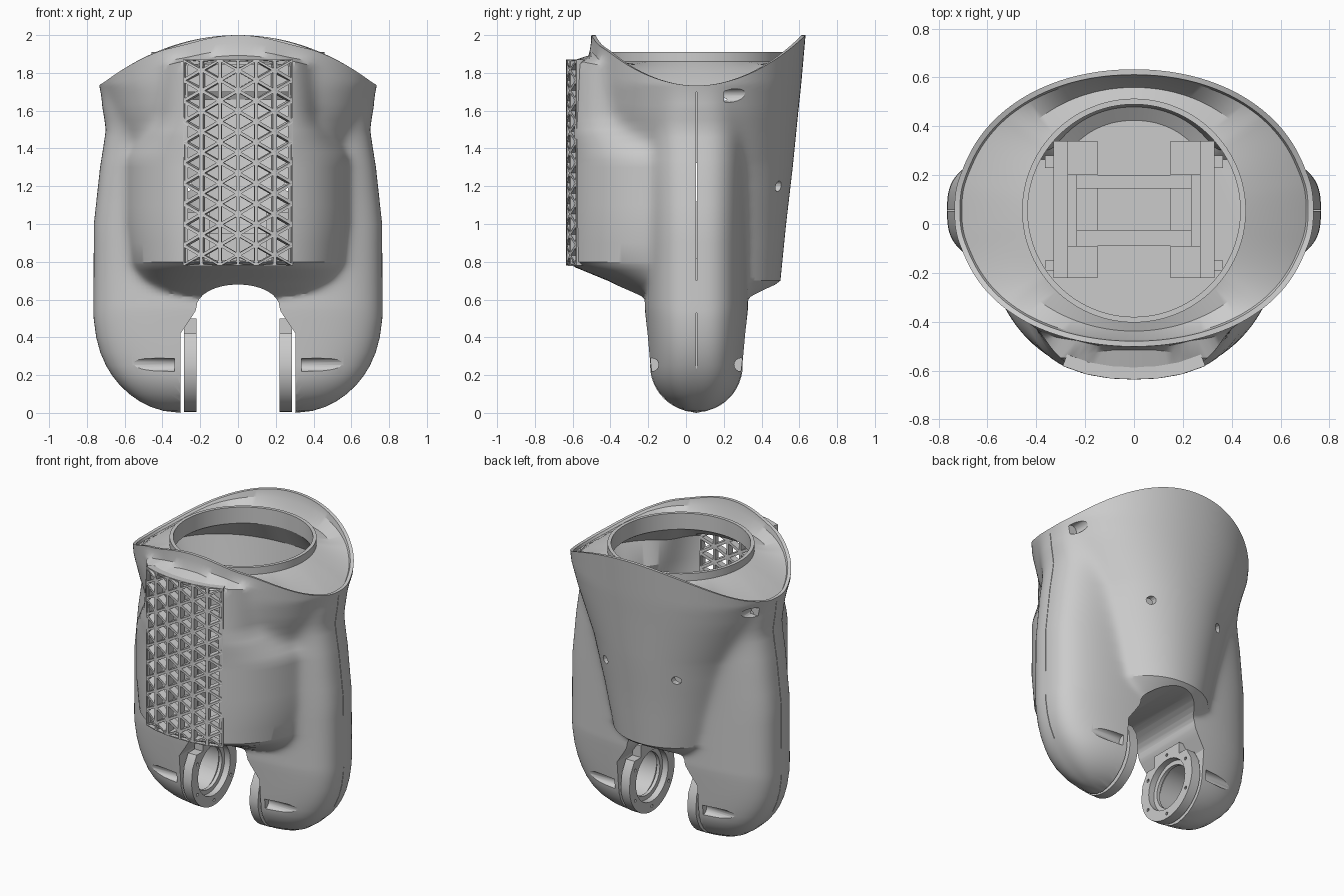
import bpy, bmesh
from math import sin, cos, pi, atan2, sqrt, radians

if "Cube" in bpy.data.objects:
    bpy.data.objects.remove(bpy.data.objects["Cube"])

CY = 0.055          # y of the vertical body axis
N = 180             # points around the body


def finish(bm, name, smooth=True):
    bmesh.ops.recalc_face_normals(bm, faces=bm.faces)
    me = bpy.data.meshes.new(name)
    bm.to_mesh(me)
    bm.free()
    ob = bpy.data.objects.new(name, me)
    bpy.context.collection.objects.link(ob)
    if smooth:
        shade(ob)
    return ob


def activate(ob):
    bpy.ops.object.select_all(action='DESELECT')
    ob.select_set(True)
    bpy.context.view_layer.objects.active = ob


def shade(ob):
    activate(ob)
    bpy.ops.object.shade_smooth_by_angle(angle=radians(28))


def cut(target, cutter):
    m = target.modifiers.new("cut", 'BOOLEAN')
    m.operation, m.solver, m.object = 'DIFFERENCE', 'EXACT', cutter
    activate(target)
    bpy.ops.object.modifier_apply(modifier=m.name)
    bpy.data.objects.remove(cutter, do_unlink=True)


def box(name, x0, x1, y0, y1, z0, z1):
    x0, x1 = sorted((x0, x1))
    bm = bmesh.new()
    bmesh.ops.create_cube(bm, size=1)
    for v in bm.verts:
        v.co = (x0 + (v.co.x + .5) * (x1 - x0), y0 + (v.co.y + .5) * (y1 - y0), z0 + (v.co.z + .5) * (z1 - z0))
    return finish(bm, name, False)


def prism(name, pts, axis, lo, hi):
    """Extrude a profile: axis 'x' takes (y, z) points, axis 'y' takes (x, z) points."""
    bm = bmesh.new()
    rows = [[bm.verts.new((d, p, q) if axis == 'x' else (p, d, q)) for p, q in pts] for d in (lo, hi)]
    n = len(pts)
    bm.faces.new(rows[0])
    bm.faces.new(rows[1])
    for i in range(n):
        j = (i + 1) % n
        bm.faces.new((rows[0][i], rows[0][j], rows[1][j], rows[1][i]))
    return finish(bm, name)


def circle(c, d, r, n=32):
    return [(c + r * cos(2 * pi * i / n), d + r * sin(2 * pi * i / n)) for i in range(n)]


def lerp(table, z):
    if z <= table[0][0]:
        return table[0][1:]
    for a, b in zip(table, table[1:]):
        if z <= b[0]:
            t = (z - a[0]) / (b[0] - a[0])
            return [p + t * (q - p) for p, q in zip(a[1:], b[1:])]
    return table[-1][1:]


# Section tables: torso (z, half width, front, back), front housing (z, half width, depth, roundness)
TORSO = [(.5, .2, .1, .1), (.58, .3, .22, .28), (.62, .36, .28, .34), (.7, .4, .3, .445), (1, .47, .44, .475),
         (1.3, .55, .5, .51), (1.6, .68, .54, .54), (1.74, .727, .55, .555), (2, .755, .555, .578)]
HOUSING = [(.54, .3, .15, 2.3), (.6, .45, .27, 2.3), (.65, .52, .37, 2.3), (.7, .55, .47, 2.3), (.77, .575, .64, 2.3),
           (.8, .585, .685, 2.3), (1, .612, .685, 2.3), (1.35, .61, .685, 2.3), (1.42, .55, .685, 2.6),
           (1.55, .44, .68, 3.5), (1.86, .42, .67, 3.5), (1.89, .36, .56, 2.5), (2, .3, .5, 2.3)]
SIDES = [(.25, .76, .25), (.55, .765, .275), (1, .763, .275), (1.3, .73, .28), (1.5, .698, .28), (1.62, .708, .26),
         (1.75, .70, .24), (2, .6, .2)]


def polar(c, s, a, b, p):
    return ((abs(c) / a) ** p + (abs(s) / b) ** p) ** (-1 / p)


def radius(th, z):
    c, s = cos(th), sin(th)
    a, f, b = lerp(TORSO, z)
    r = [polar(c, s, a, f if s < 0 else b, 2.1)]
    a, b = lerp(SIDES, z)
    if z < .5:
        a = .3 + .46 * sqrt(1 - (1 - z / .5) ** 2)
    if z < .25:
        b = max(.02, .25 * sqrt(1 - (1 - z / .25) ** 2))
    r.append(polar(c, s, a, b, 3))
    if z < .5:
        r = r[1:]
    elif s < 0:
        r.append(polar(c, s, *lerp(HOUSING, z)))
    k = 26
    return sum(v ** k for v in r) ** (1 / k)


def rim(th):
    return 2 - .265 * (radius(th, 1.8) * cos(th) / .735) ** 2


# Body shell: outside, saddle rim, deck rising to the round collar, and hollow inside in one loft
angles = [atan2(.65 * sin(2 * pi * i / N), cos(2 * pi * i / N)) for i in range(N)]
rings = []
for z in (0, .01, .03, .06, .1, .15, .2, .25, .32, .4, .5, .54, .56, .58, .6, .615, .63, .65, .67, .685, .7, .72,
          .74, .755, .77, .785, .8, .9, 1, 1.1, 1.2, 1.3, 1.34, 1.38, 1.42, 1.46, 1.5, 1.55, 1.6):
    rings.append([(radius(t, z), z) for t in angles])
for k in (.15, .3, .42, .54, .65, .73, .8, .9, 1):
    rings.append([(radius(t, 1.6 + k * (rim(t) - 1.6)), 1.6 + k * (rim(t) - 1.6)) for t in angles])
top = rings[-1]
deck = 1.86
rings.append([(r - .022, z) for r, z in top])
rings.append([(r - .03, z - .015 - .3 * max(0, z - deck)) for r, z in top])
rings.append([(.5 * (r - .03) + .23, .35 * min(z, deck) + .65 * deck - .012) for r, z in top])
for r, z in ((.458, deck), (.458, 1.91), (.435, 1.91), (.435, 1.8)):
    rings.append([(r, z)] * N)
for z in (1.66, 1.5, 1.38, 1.2, 1, .84):
    rings.append([(radius(t, z) - .035, z) for t in angles])
rings.append([(.9 * (radius(t, .8) - .045), .8) for t in angles])
bm = bmesh.new()
vs = [[bm.verts.new((r * cos(t), CY + r * sin(t), z)) for (r, z), t in zip(ring, angles)] for ring in rings]
for lo, hi in zip(vs, vs[1:]):
    for i in range(N):
        j = (i + 1) % N
        bm.faces.new((lo[i], lo[j], hi[j], hi[i]))
bm.faces.new(vs[0])
bm.faces.new(vs[-1])
body = finish(bm, "body_shell", False)

# Arched fork opening between the legs
half = [(.305, -.1), (.305, .42), (.25, .5), (.225, .54)]
arch = [(.22 * cos(pi * i / 16), .56 + .12 * sin(pi * i / 16)) for i in range(17)]
cut(body, prism("fork_cutter", half + arch + [(-x, z) for x, z in reversed(half)], 'y', -1, 1))

# Window behind the grille
cut(body, box("window_cutter", -.265, .265, -.8, -.4, .81, 1.7))
cut(body, box("window_top_cutter", -.265, .265, -.8, -.565, .805, 1.845))

# Holes and seams mirrored on both sides
for s in (-1, 1):
    cut(body, prism("pocket_cutter", circle(CY, .25, .17), 'x', s * .28, s * .5))
    for y in (-.18, .29):
        cut(body, prism("slot_cutter", circle(y, .255, .035, 16), 'x', s * .335, s * .9))
    cut(body, prism("back_hole_cutter", circle(s * .27, 1.2, .028, 12), 'y', .4, .8))
    cut(body, prism("rim_hole_cutter", circle(s * .672, 1.68, .036, 16), 'y', .2, .5))
    for z0, z1 in ((.2, .53), (.7, 1.7)):
        cut(body, box("seam_cutter", s * .69, s * .9, CY - .002, CY + .002, z0, z1))
shade(body)

# Joint rings on the inner faces of the legs
for s, side in ((-1, "left"), (1, "right")):
    tab = [(CY + .245 * cos(a), .25 + .245 * sin(a)) for a in [pi + pi * i / 24 for i in range(25)]]
    tab += [(CY + .235, .34), (CY + .19, .42), (CY + .12, .42), (CY + .12, .5)]
    tab += [(2 * CY - y, z) for y, z in reversed(tab[-4:])]
    ring = prism("joint_ring_" + side, tab, 'x', s * .22, s * .285)
    cut(ring, prism("bore_cutter", circle(CY, .25, .175), 'x', s * .2, s * .262))
    cut(ring, prism("inner_bore_cutter", circle(CY, .25, .145), 'x', s * .2, s * .35))
    for i in range(6):
        a = pi / 6 + i * pi / 3
        cut(ring, prism("bolt_cutter", circle(CY + .21 * cos(a), .25 + .21 * sin(a), .011, 8), 'x', s * .2, s * .24))
    shade(ring)

# Curved triangular grille
W, Z0, Z1, COLS, ROWS = .283, .78, 1.87, 6, 10
h = (Z1 - Z0) / ROWS
bm = bmesh.new()
cols = []
for c in range(COLS + 1):
    x = -W + 2 * W * c / COLS
    zs = [k * h for k in range(ROWS + 1)] if c % 2 == 0 else [0] + [(k + .5) * h for k in range(ROWS)] + [ROWS * h]
    cols.append([bm.verts.new((x, 0, Z0 + z)) for z in zs])
for a, b in zip(cols, cols[1:]):
    e, o = (a, b) if len(a) < len(b) else (b, a)
    for k in range(ROWS + 1):
        bm.faces.new((e[k], o[k], o[k + 1]))
        if k < ROWS:
            bm.faces.new((e[k], e[k + 1], o[k + 1]))
bmesh.ops.recalc_face_normals(bm, faces=bm.faces)
inner = list(bm.faces)
small = [f for f in inner if f.calc_area() < .003]
# thinner struts on the cut-off corner triangles, which have less room
bmesh.ops.inset_individual(bm, faces=[f for f in inner if f not in small], thickness=.0175)
bmesh.ops.inset_individual(bm, faces=small, thickness=.012)
bmesh.ops.delete(bm, geom=inner, context='FACES')
for v in bm.verts:
    v.co.y = CY + .02 - .686 * (1 - (abs(v.co.x) / .61) ** 2.3) ** (1 / 2.3)
grille = finish(bm, "front_grille", False)
m = grille.modifiers.new("thickness", 'SOLIDIFY')
m.thickness, m.offset = .05, 0

# Inner frame seen through the collar
for s, side in ((-1, "left"), (1, "right")):
    box("frame_rail_" + side, s * .27, s * .33, -.22, .34, .79, 1.12)
    box("frame_side_" + side, s * .15, s * .235, -.08, .2, .79, .93)
    for y0, y1, end in ((-.22, -.09, "front"), (.2, .34, "back")):
        box("frame_post_%s_%s" % (end, side), s * .15, s * .272, y0, y1, .79, 1.06)
        box("frame_lug_%s_%s" % (end, side), s * .325, s * .365, y0 + .03, y1 - .06, .79, .98)
for y0, y1, end in ((-.09, -.025, "front"), (.145, .2, "back")):
    box("frame_cross_" + end, -.235, .235, y0, y1, .79, .95)
